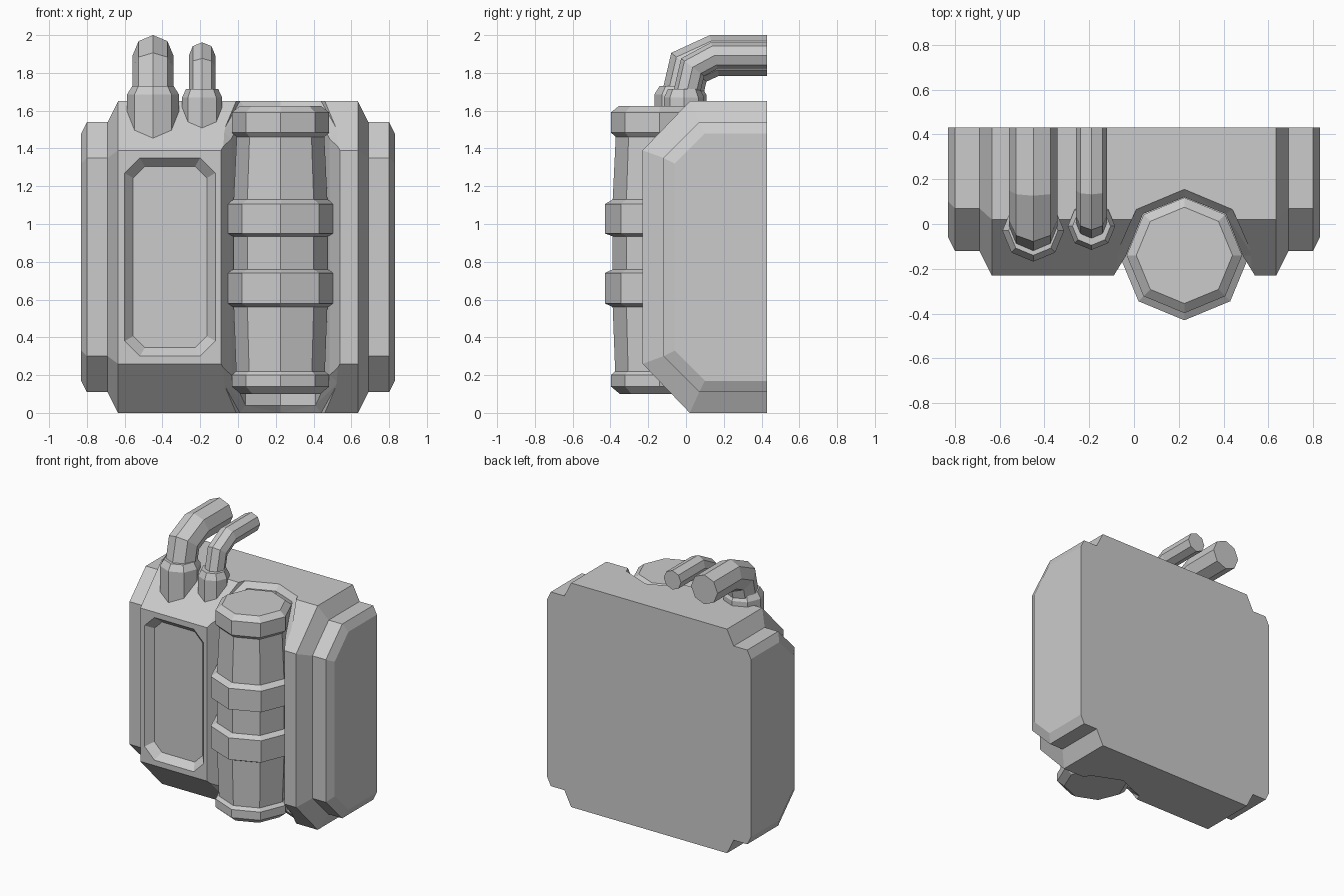
import bpy, bmesh, math
from mathutils import Vector

if "Cube" in bpy.data.objects:
    bpy.data.objects.remove(bpy.data.objects["Cube"])

def loft(name, rings, tri=False):
    """Skin equal-length closed rings and cap both ends."""
    bm = bmesh.new()
    vs = [[bm.verts.new(p) for p in r] for r in rings]
    n = len(vs[0])
    for a, b in zip(vs, vs[1:]):
        for i in range(n):
            j = (i + 1) % n
            bm.faces.new((a[i], a[j], b[j], b[i]))
    bm.faces.new(vs[0])
    bm.faces.new(vs[-1])
    if tri:
        bmesh.ops.triangulate(bm, faces=bm.faces[:])
    bmesh.ops.recalc_face_normals(bm, faces=bm.faces[:])
    me = bpy.data.meshes.new(name)
    bm.to_mesh(me)
    bm.free()
    ob = bpy.data.objects.new(name, me)
    bpy.context.collection.objects.link(ob)
    return ob

def lathe(name, cx, cy, profile):
    """Eight-sided turned part with corners on the axes."""
    return loft(name, [[(cx + r * math.cos(k * math.pi / 4), cy + r * math.sin(k * math.pi / 4), z)
                        for k in range(8)] for r, z in profile])

def tube(name, x, r, path):
    """Eight-sided mitred tube along a (y, z) path at constant x."""
    pts = [Vector(p) for p in path]
    rings = []
    for i, p in enumerate(pts):
        d0 = (p - pts[i - 1]).normalized() if i else (pts[1] - p).normalized()
        d1 = (pts[i + 1] - p).normalized() if i < len(pts) - 1 else d0
        t = (d0 + d1).normalized()
        nrm = Vector((-t.y, t.x)) / max(t.dot(d0), 0.5)
        ring = []
        for k in range(8):
            a = k * math.pi / 4
            q = p + nrm * (r * math.sin(a))
            ring.append((x + r * math.cos(a), q.x, q.y))
        rings.append(ring)
    return loft(name, rings)

def cut(target, cutter):
    cutter.hide_render = True
    cutter.hide_viewport = True
    m = target.modifiers.new(cutter.name, 'BOOLEAN')
    m.operation = 'DIFFERENCE'
    m.solver = 'EXACT'
    m.object = cutter

# Pack body: chamfered side profile, stepped in towards both sides
H = 1.65
def side(x, front, knee, top_y, inset):
    half = [(0.43, inset), (top_y, inset), (front, knee)]
    return [(x, y, z) for y, z in half] + [(x, y, H - z) for y, z in reversed(half)]

steps = [(0.83, -0.06, 0.33, 0.10, 0.17), (0.80, -0.12, 0.30, 0.07, 0.11),
         (0.69, -0.12, 0.30, 0.07, 0.11), (0.635, -0.23, 0.26, 0.02, 0.0)]
body = loft("pack_body", [side(-s[0], *s[1:]) for s in steps] +
            [side(*s) for s in reversed(steps)])

# Recessed front panel
def panel(y, inset):
    w, h, c = 0.24 - inset, 0.525 - inset, 0.08 - inset * 0.4
    q = [(w, -h + c), (w, h - c), (w - c, h), (-w + c, h),
         (-w, h - c), (-w, -h + c), (-w + c, -h), (w - c, -h)]
    return [(-0.36 + a, y, 0.825 + b) for a, b in q]
cut(body, loft("panel_cutter", [panel(-0.3, 0), panel(-0.23, 0), panel(-0.18, 0.045)]))

# Tank groove with a chamfered rim that follows the body surface
CX = 0.225
outer = [(-0.315, -0.6), (-0.315, -0.23), (-0.305, -0.14), (-0.215, 0.065), (0, 0.155)]
inner = [(-0.315, -0.6), (-0.315, -0.23), (-0.26, -0.14), (-0.185, 0.045), (0, 0.12)]
def groove(half, zf):
    full = half + [(-x, y) for x, y in reversed(half[:-1])]
    return [(CX + x, y, zf(y)) for x, y in full]
def surf(y):
    return min(H, max(1.39, 1.63 + y))
def rim(y):
    return surf(y) - (0.04 if y > -0.2 else 0.01)
cut(body, loft("groove_cutter", [
    groove(outer, lambda y: 1.8), groove(outer, surf), groove(inner, rim),
    groove(inner, lambda y: H - rim(y)), groove(outer, lambda y: H - surf(y)),
    groove(outer, lambda y: -0.15)], True))

# Tank with end caps and two raised bands
lathe("tank", CX, -0.14, [
    (0.21, 0.10), (0.258, 0.14), (0.258, 0.20), (0.235, 0.22), (0.248, 0.56),
    (0.29, 0.58), (0.29, 0.74), (0.248, 0.76), (0.248, 0.935),
    (0.29, 0.95), (0.29, 1.105), (0.248, 1.13), (0.232, 1.46),
    (0.258, 1.485), (0.258, 1.59), (0.215, 1.625)])

# Two pipes rising from collars and bending to the back
for label, x, y, rc, rt, r in (("large", -0.45, -0.03, 0.138, 0.11, 0.108),
                               ("small", -0.19, -0.01, 0.106, 0.085, 0.07)):
    top = 1.73 if label == "large" else 1.715
    lathe(label + "_collar", x, y, [(rc, 1.4), (rc, top - 0.045), (rt, top)])
    tube(label + "_pipe", x, r, [(y + 0.01, 1.68), (y + 0.045, 1.83), (0.15, 1.892), (0.43, 1.892)])
